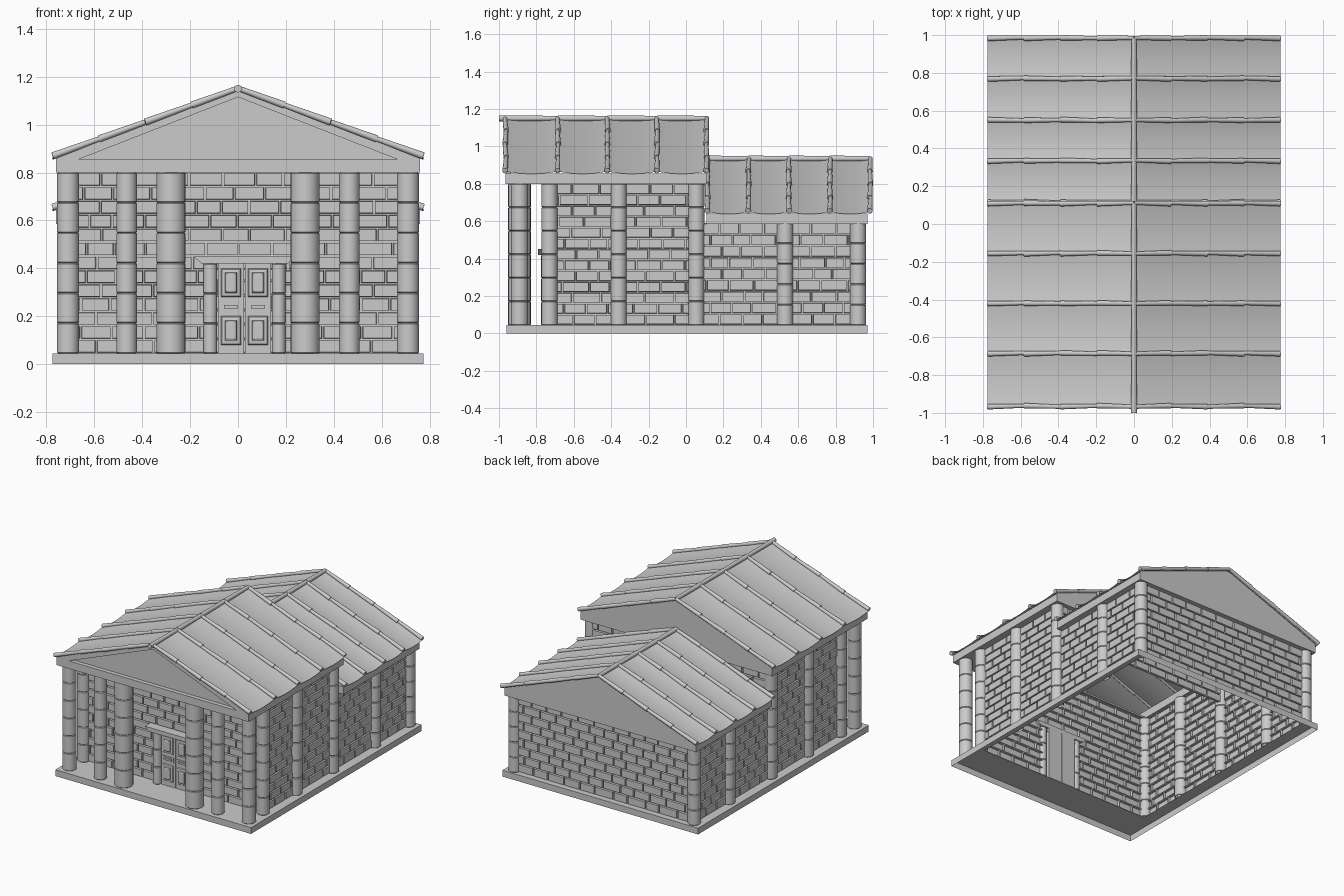
import bpy, bmesh, math, random
from mathutils import Vector, Matrix

if "Cube" in bpy.data.objects:
    bpy.data.objects.remove(bpy.data.objects["Cube"])
random.seed(4)


def finish(bm, name, mirror=False, smooth=None, recalc=True):
    if recalc:
        bmesh.ops.recalc_face_normals(bm, faces=bm.faces[:])
    me = bpy.data.meshes.new(name)
    bm.to_mesh(me)
    bm.free()
    if smooth:
        for p in me.polygons:
            p.use_smooth = True
        me.set_sharp_from_angle(angle=math.radians(smooth))
    ob = bpy.data.objects.new(name, me)
    bpy.context.collection.objects.link(ob)
    if mirror:
        ob.modifiers.new("mirror", 'MIRROR').use_mirror_merge = False
    return ob


def face(bm, pts):
    return bm.faces.new([bm.verts.new(p) for p in pts])


def add_box(bm, x0, x1, y0, y1, z0, z1):
    mat = Matrix.Translation(((x0 + x1) / 2, (y0 + y1) / 2, (z0 + z1) / 2)) @ \
        Matrix.Diagonal((x1 - x0, y1 - y0, z1 - z0, 1))
    bmesh.ops.create_cube(bm, size=1, matrix=mat)


def add_tube(bm, a, b, r0, r1, sides=10):
    a, b = Vector(a), Vector(b)
    rot = (b - a).to_track_quat('Z', 'Y').to_matrix().to_4x4()
    bmesh.ops.create_cone(bm, cap_ends=True, segments=sides, radius1=r0, radius2=r1,
                          depth=(b - a).length, matrix=Matrix.Translation((a + b) / 2) @ rot)


def add_column(bm, x, y, r, z0, z1, drums, sides=20):
    # stacked drums separated by small grooves
    h, g, rings = (z1 - z0) / drums, 0.004, []
    for i in range(drums):
        a, b = z0 + i * h, z0 + (i + 1) * h
        for rr, z in ((r - g, a), (r, a + g), (r, b - g), (r - g, b - 0.0005)):
            rings.append([bm.verts.new((x + rr * math.cos(t * math.tau / sides),
                                        y + rr * math.sin(t * math.tau / sides), z))
                          for t in range(sides)])
    for lo, hi in zip(rings, rings[1:]):
        for t in range(sides):
            u = (t + 1) % sides
            bm.faces.new((lo[t], lo[u], hi[u], hi[t]))


def brick_wall(name, p0, p1, z0, rows, h, mirror=False):
    # flat sheet of brick faces, each pushed outward to leave mortar joints
    bm = bmesh.new()
    a, b = Vector((*p0, 0)), Vector((*p1, 0))
    length, u = (b - a).length, (b - a).normalized()
    for r in range(rows):
        n = max(2, round(length / 0.125))
        w = length / n
        cuts = [0] + [(i + (0.5 if r % 2 else 0)) * w + random.uniform(-.018, .018)
                      for i in range(0 if r % 2 else 1, n)] + [length]
        lo, hi = Vector((0, 0, z0 + r * h)), Vector((0, 0, z0 + (r + 1) * h))
        for s, t in zip(cuts, cuts[1:]):
            face(bm, (a + u * s + lo, a + u * t + lo, a + u * t + hi, a + u * s + hi))
    bm.normal_update()
    bricks = bm.faces[:]
    bmesh.ops.inset_individual(bm, faces=bricks, thickness=0.005, depth=0)
    bmesh.ops.inset_individual(bm, faces=bricks, thickness=0.002, depth=0.015)
    finish(bm, name, mirror, recalc=False)


# base: open-bottomed slab with an opening under the rooms
bm = bmesh.new()
rect = lambda x, y0, y1, z: [bm.verts.new(p) for p in ((-x, y0, z), (x, y0, z), (x, y1, z), (-x, y1, z))]
loops = [rect(.775, -.96, .97, 0), rect(.775, -.96, .97, .045), rect(.69, -.72, .91, .045)]
for lo, hi in zip(loops, loops[1:]):
    for i in range(4):
        j = (i + 1) % 4
        bm.faces.new((lo[i], lo[j], hi[j], hi[i]))
finish(bm, "base", recalc=False)

# porch columns and wall pillars
bm = bmesh.new()
for x, r in ((.71, .046), (.465, .043), (.28, .061)):
    add_column(bm, x, -.89, r, .045, .8, 6)
finish(bm, "porch_columns", True, 35)
bm = bmesh.new()
for y in (-.73, -.36, .055):
    add_column(bm, .71, y, .043, .045, .8, 6)
for y in (.53, .92):
    add_column(bm, .71, y, .043, .045, .59, 5)
finish(bm, "wall_pillars", True, 35)

# brick walls
H = .755 / 13
brick_wall("front_wall_left", (-.70, -.72), (-.115, -.72), .045, 6, H)
brick_wall("front_wall_right", (.17, -.72), (.70, -.72), .045, 6, H)
brick_wall("front_wall_upper", (-.70, -.72), (.70, -.72), .045 + 6 * H, 7, H)
brick_wall("hall_side_wall", (.70, -.73), (.70, .055), .045, 13, H, True)
brick_wall("rear_side_wall", (.70, .055), (.70, .92), .045, 9, .545 / 9, True)
brick_wall("rear_wall", (.70, .92), (-.70, .92), .045, 9, .545 / 9)
brick_wall("hall_back_wall", (.70, .07), (-.70, .07), .045 + 9 * H, 4, H)

# double door with raised panels and handles
DX = .027
bm = bmesh.new()
for s in (-1, 1):
    c = DX + s * .0565
    add_box(bm, c - .0545, c + .0545, -.745, -.715, .045, .42)
    add_box(bm, c - .03, c + .03, -.757, -.745, .232, .246)
    add_box(bm, c - .045, c + .045, -.749, -.744, .222, .256)
finish(bm, "door_leaves")
bm = bmesh.new()
for s in (-1, 1):
    for z in (.14, .34):
        c = DX + s * .0565
        face(bm, ((c - .042, -.746, z - .06), (c + .042, -.746, z - .06),
                  (c + .042, -.746, z + .06), (c - .042, -.746, z + .06)))
bm.normal_update()
panels = bm.faces[:]
for t, d in ((.006, .006), (.019, .002), (.002, .008), (.01, .004)):
    bmesh.ops.inset_individual(bm, faces=panels, thickness=t, depth=d)
finish(bm, "door_panels", recalc=False)
bm = bmesh.new()
for s in (-1, 1):
    add_column(bm, DX + s * .143, -.745, .029, .045, .42, 3, 16)
finish(bm, "door_posts", False, 35)
bm = bmesh.new()
front, back = [[bm.verts.new((DX + x, y, z)) for x, z in
                ((-.18, .42), (.18, .42), (.213, .45), (-.213, .45))] for y in (-.79, -.715)]
bm.faces.new(front)
bm.faces.new(back[::-1])
for i in range(4):
    j = (i + 1) % 4
    bm.faces.new((front[j], front[i], back[i], back[j]))
finish(bm, "door_lintel")


def roof(part, dz, ribs, ridge_front):
    # sagging panels between the ribs
    slope = lambda t: (.775 * t, 1.148 - .283 * t + dz)
    bm = bmesh.new()
    for y0, y1 in zip(ribs, ribs[1:]):
        rows = []
        for i in range(9):
            k = i / 8
            sag = .012 * (1 - (2 * k - 1) ** 2)
            rows.append([bm.verts.new((x, y0 + (y1 - y0) * k, z - sag))
                         for x, z in (slope(0), slope(1))])
        for p, q in zip(rows, rows[1:]):
            bm.faces.new((p[0], p[1], q[1], q[0]))
    finish(bm, part + "_roof_panels", True, 30, recalc=False)
    # ribs of short tapered tiles
    bm = bmesh.new()
    for y in ribs:
        for i in range(4):
            (xa, za), (xb, zb) = slope(i / 4), slope((i + 1) / 4 - .001)
            j = random.uniform(-.003, .003)
            add_tube(bm, (xa, y + j, za + .004), (xb, y - j, zb + .004), .011, .015)
    finish(bm, part + "_roof_ribs", True, 40)
    # ridge tiles
    bm = bmesh.new()
    ys = [ridge_front] + ribs[1:]
    for y0, y1 in zip(ys, ys[1:]):
        add_tube(bm, (0, y0, 1.15 + dz), (0, y1, 1.15 + dz), .016, .013, 12)
    finish(bm, part + "_roof_ridge", False, 40)


roof("hall", 0, [-.965, -.685, -.42, -.155, .11], -1.0)
roof("rear", -.215, [.115, .335, .55, .77, .985], .10)

# eave beams and the porch ceiling
bm = bmesh.new()
add_box(bm, .69, .76, -.965, .11, .8, .856)
add_box(bm, .69, .76, .11, .97, .585, .64)
finish(bm, "eave_beams", True)
bm = bmesh.new()
add_box(bm, -.69, .69, -.964, -.71, .8, .812)
add_box(bm, -.69, .69, .05, .109, .8, .812)
add_box(bm, -.69, .69, .90, .969, .585, .597)
finish(bm, "soffits")

# front pediment with recessed triangle
bm = bmesh.new()
P = [bm.verts.new((x, -.965, z)) for x, z in ((-.76, .8), (.76, .8), (.76, .862), (0, 1.145), (-.76, .862))]
tri = ((-.665, .855), (.665, .855), (0, 1.115))
T = [bm.verts.new((x, -.965, z)) for x, z in tri]
R = [bm.verts.new((x, -.935, z)) for x, z in tri]
for vs in ((P[0], P[1], T[1], T[0]), (P[1], P[2], T[1]), (P[2], P[3], T[2], T[1]),
           (P[3], P[4], T[0], T[2]), (P[4], P[0], T[0]), R,
           (T[0], T[1], R[1], R[0]), (T[1], T[2], R[2], R[1]), (T[2], T[0], R[0], R[2])):
    bm.faces.new(vs)
finish(bm, "front_pediment", recalc=False)

# plain gables at the back of each roof
for name, y, dz in (("hall_back_gable", .11, 0), ("rear_gable", .97, -.215)):
    bm = bmesh.new()
    face(bm, [(x, y, z + dz) for x, z in ((.76, .8), (-.76, .8), (-.76, .862), (0, 1.145), (.76, .862))])
    finish(bm, name, recalc=False)
